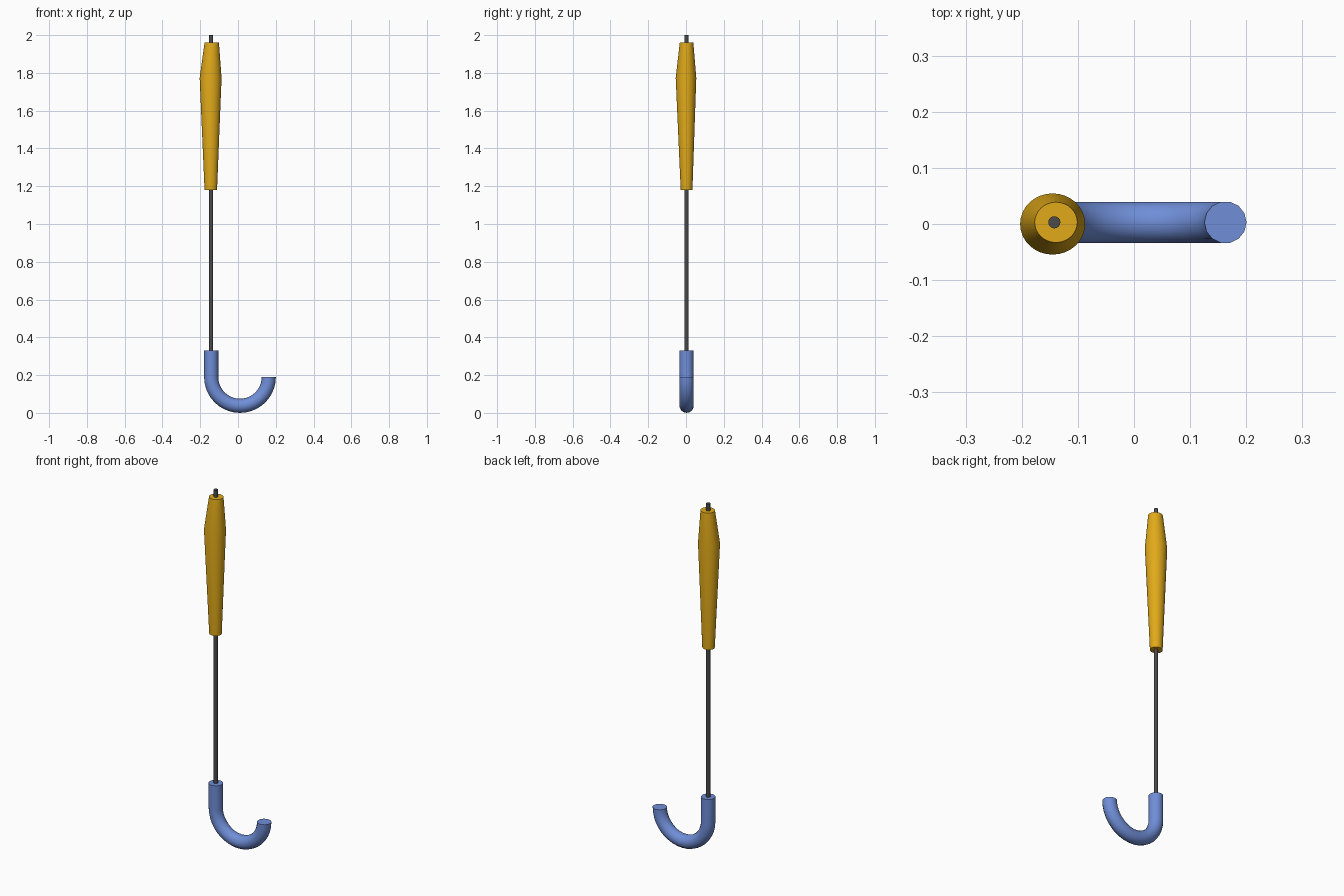
import bpy, bmesh
from math import sin, cos, pi
from mathutils import Vector

if "Cube" in bpy.data.objects:
    bpy.data.objects.remove(bpy.data.objects["Cube"])


def material(name, color):
    mat = bpy.data.materials.new(name)
    mat.diffuse_color = color
    mat.use_nodes = True
    mat.node_tree.nodes["Principled BSDF"].inputs["Base Color"].default_value = mat.diffuse_color
    return mat


def loft(name, rings, mat, sides):
    """Capped tube; each ring is (centre, x half-width, y half-width, tilt about y)."""
    bm = bmesh.new()
    loops = []
    for centre, rx, ry, tilt in rings:
        side = Vector((cos(tilt), 0, sin(tilt)))
        front = Vector((0, 1, 0))
        loops.append([bm.verts.new(Vector(centre)
                                   + side * rx * cos(2 * pi * i / sides)
                                   + front * ry * sin(2 * pi * i / sides))
                      for i in range(sides)])
    for a, b in zip(loops, loops[1:]):
        for i in range(sides):
            j = (i + 1) % sides
            bm.faces.new((a[i], a[j], b[j], b[i]))
    bm.faces.new(loops[0][::-1])
    bm.faces.new(loops[-1])
    bmesh.ops.recalc_face_normals(bm, faces=bm.faces)
    mesh = bpy.data.meshes.new(name)
    bm.to_mesh(mesh)
    bm.free()
    mesh.materials.append(mat)
    obj = bpy.data.objects.new(name, mesh)
    bpy.context.collection.objects.link(obj)
    bpy.ops.object.select_all(action='DESELECT')
    obj.select_set(True)
    bpy.context.view_layer.objects.active = obj
    bpy.ops.object.shade_smooth_by_angle(angle=pi / 5)
    return obj


blue = material("handle_blue", (0.16, 0.27, 0.68, 1))
yellow = material("canopy_yellow", (0.75, 0.40, 0.01, 1))
dark = material("shaft_dark", (0.07, 0.07, 0.07, 1))

SHAFT_X, AXIS_Y = -0.142, 0.003

# Hooked handle: straight grip followed by a half-circle bend
TUBE, BEND, BEND_X, BEND_Z = 0.0375, 0.1525, 0.0105, 0.19
hook = [((SHAFT_X, AXIS_Y, 0.33), TUBE, TUBE, 0)]
STEPS = 20
for k in range(STEPS + 1):
    t = pi * k / STEPS
    hook.append(((BEND_X - BEND * cos(t), AXIS_Y, BEND_Z - BEND * sin(t)),
                 TUBE, TUBE, t))
loft("hooked_handle", hook, blue, 14)

# Thin shaft running through to the tip
loft("shaft", [((SHAFT_X, AXIS_Y, z), 0.0108, 0.0108, 0) for z in (0.30, 2.0)],
     dark, 16)

# Folded canopy, slightly off-axis at its widest point
loft("folded_canopy", [
    ((-0.144, AXIS_Y, 1.18), 0.033, 0.031, 0),
    ((-0.145, 0.0, 1.773), 0.058, 0.0545, 0),
    ((-0.139, AXIS_Y, 1.96), 0.038, 0.036, 0),
], yellow, 32)
